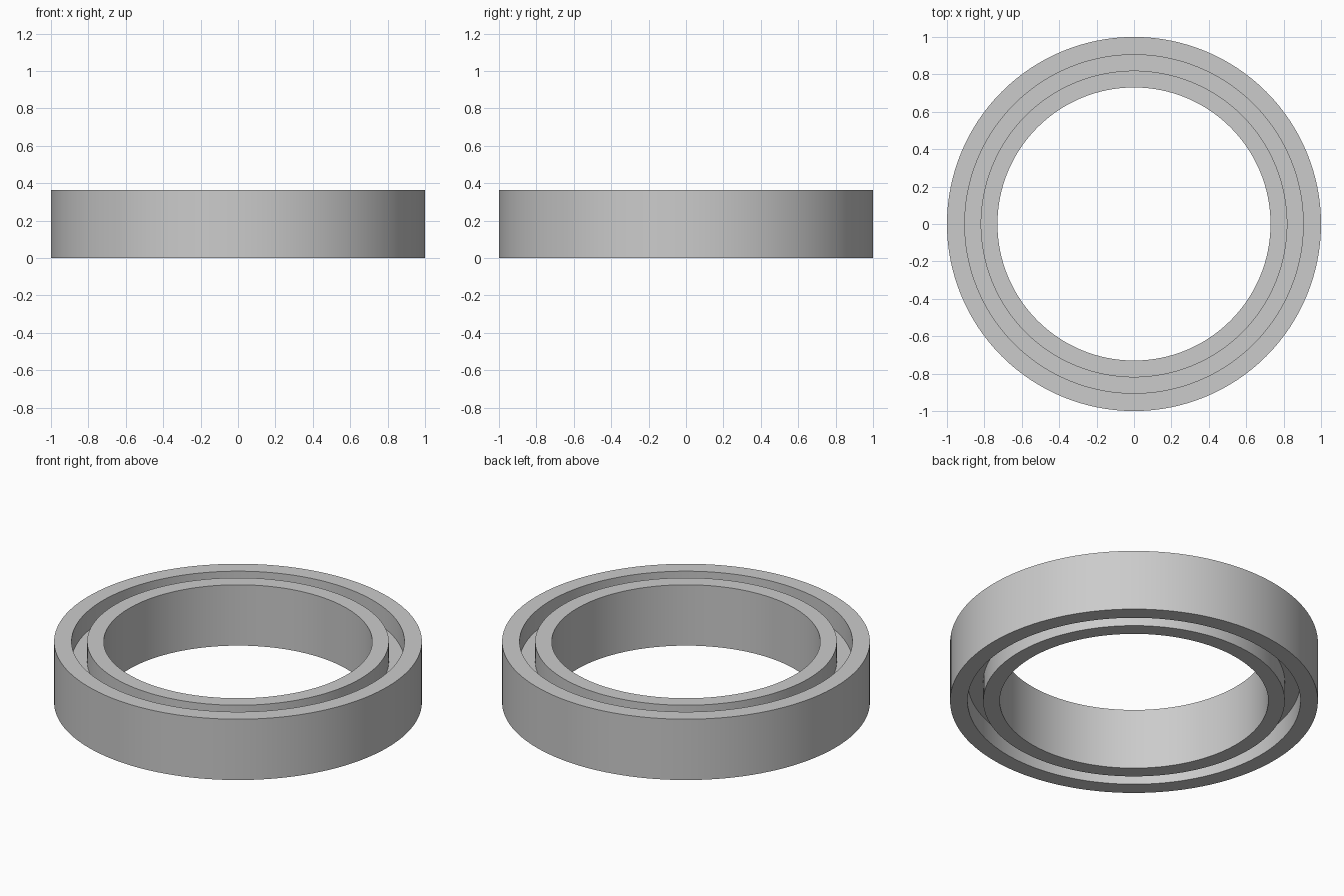
import bpy
import bmesh
import math

cube = bpy.data.objects.get("Cube")
if cube:
    bpy.data.objects.remove(cube, do_unlink=True)

HEIGHT = 0.365
DEPTH = 0.12      # groove depth on both faces
SEGMENTS = 128

grey = bpy.data.materials.new("light_grey")
grey.use_nodes = True
color = (0.6, 0.6, 0.6, 1)
grey.diffuse_color = color
grey.node_tree.nodes["Principled BSDF"].inputs["Base Color"].default_value = color


def lathe(name, profile):
    """Spin a closed (radius, z) profile around the z axis."""
    bm = bmesh.new()
    verts = [bm.verts.new((r, 0, z)) for r, z in profile]
    edges = [bm.edges.new((verts[i - 1], verts[i])) for i in range(len(verts))]
    bmesh.ops.spin(bm, geom=verts + edges, cent=(0, 0, 0), axis=(0, 0, 1),
                   angle=math.tau, steps=SEGMENTS, use_duplicate=False)
    bmesh.ops.remove_doubles(bm, verts=bm.verts, dist=1e-4)
    bmesh.ops.recalc_face_normals(bm, faces=bm.faces)
    mesh = bpy.data.meshes.new(name)
    bm.to_mesh(mesh)
    bm.free()
    mesh.materials.append(grey)
    obj = bpy.data.objects.new(name, mesh)
    bpy.context.collection.objects.link(obj)
    return obj


# Bearing ring: inner and outer races joined by a recessed web
BORE, INNER, OUTER, RIM = 0.73, 0.82, 0.905, 1.0
top = [(BORE, HEIGHT), (INNER, HEIGHT), (INNER, HEIGHT - DEPTH),
       (OUTER, HEIGHT - DEPTH), (OUTER, HEIGHT), (RIM, HEIGHT)]
bottom = [(r, HEIGHT - z) for r, z in reversed(top)]
ring = lathe("bearing_ring", top + bottom)

bpy.ops.object.select_all(action="DESELECT")
ring.select_set(True)
bpy.context.view_layer.objects.active = ring
bpy.ops.object.shade_smooth_by_angle(angle=math.radians(30))
